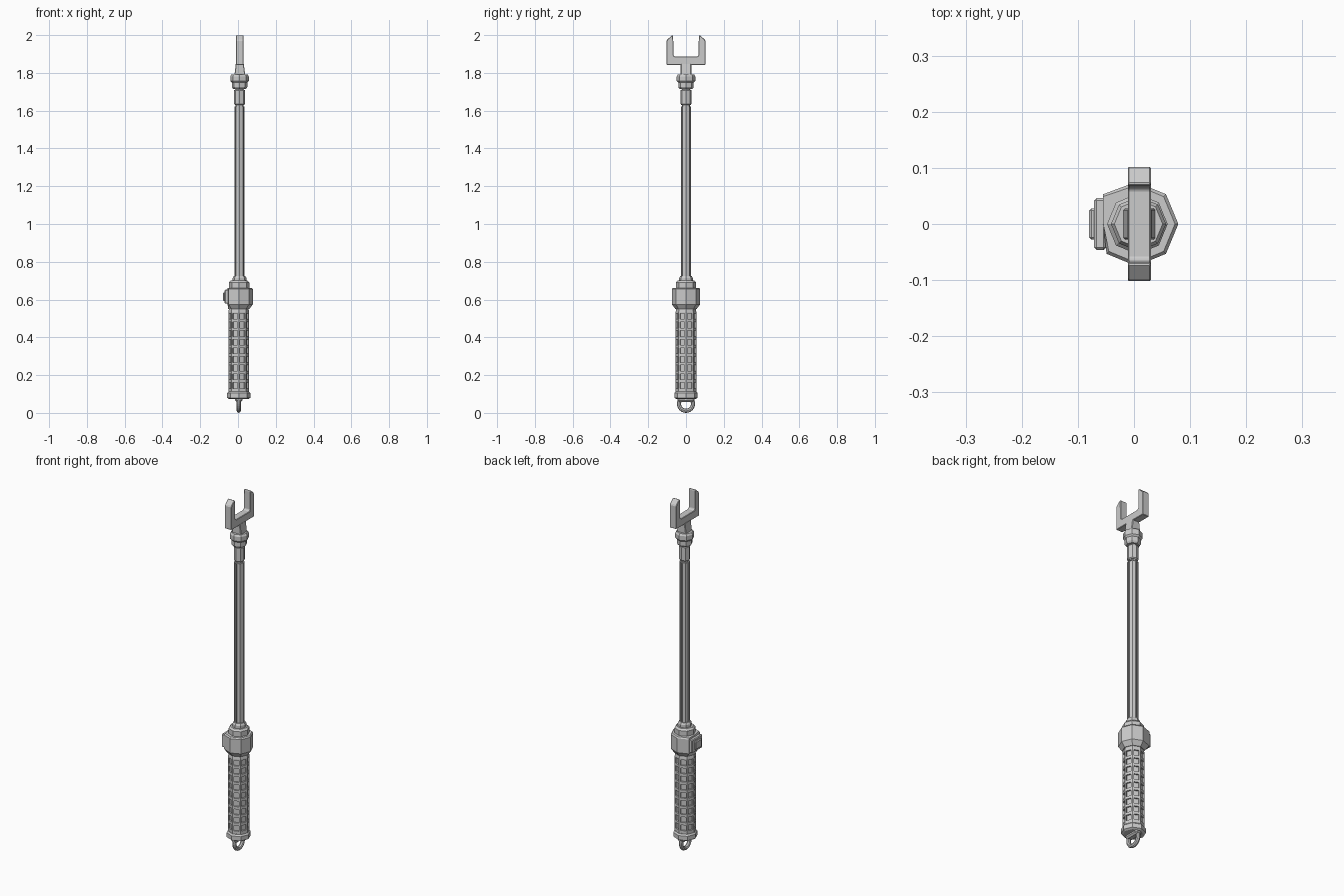
import bpy, bmesh
from math import cos, sin, pi

if "Cube" in bpy.data.objects:
    bpy.data.objects.remove(bpy.data.objects["Cube"])

GRIP_X, ROD_X = 0.004, 0.008


def finish(bm, name):
    bmesh.ops.recalc_face_normals(bm, faces=bm.faces)
    me = bpy.data.meshes.new(name)
    bm.to_mesh(me)
    bm.free()
    ob = bpy.data.objects.new(name, me)
    bpy.context.collection.objects.link(ob)
    return ob


def octagon(name, profile, cx, inset=None, flat_x=None):
    """Eight-sided turned part from (radius, z) pairs, optional sunken panels."""
    bm = bmesh.new()
    rings = [[bm.verts.new((cx + r * cos(k * pi / 4), r * sin(k * pi / 4), z))
              for k in range(8)] for r, z in profile]
    sides = []
    for a, b in zip(rings, rings[1:]):
        for k in range(8):
            j = (k + 1) % 8
            sides.append(bm.faces.new((a[k], a[j], b[j], b[k])))
    bm.faces.new(rings[0][::-1])
    bm.faces.new(rings[-1])
    if flat_x is not None:
        for ring in rings:
            for k in (3, 4, 5):
                if ring[4].co.x < flat_x:
                    ring[k].co.x = flat_x
    bmesh.ops.recalc_face_normals(bm, faces=bm.faces)
    if inset:
        edge, depth = inset
        panels = [f for f in sides if abs(f.normal.z) < 0.01]
        bmesh.ops.inset_individual(bm, faces=panels, thickness=edge, depth=0)
        res = bmesh.ops.extrude_discrete_faces(bm, faces=panels)
        for f in res['faces']:
            bmesh.ops.translate(bm, verts=f.verts, vec=f.normal * -depth)
    return finish(bm, name)


def bevel(ob, width):
    m = ob.modifiers.new("bevel", 'BEVEL')
    m.width, m.segments = width, 1
    m.limit_method = 'ANGLE'


def box(name, lo, hi, width):
    bm = bmesh.new()
    bmesh.ops.create_cube(bm, size=1)
    for v in bm.verts:
        v.co = [l + (c + 0.5) * (h - l) for c, l, h in zip(v.co, lo, hi)]
    ob = finish(bm, name)
    bevel(ob, width)
    return ob


# lanyard ring below the pommel
bpy.ops.mesh.primitive_torus_add(
    location=(GRIP_X, 0, 0.048), rotation=(0, pi / 2, 0), major_segments=24,
    minor_segments=8, major_radius=0.037, minor_radius=0.011)
bpy.context.object.name = "lanyard_ring"
box("ring_mount", (GRIP_X - 0.019, -0.045, 0.058), (GRIP_X + 0.019, 0.045, 0.085), 0.008)

# pommel and grip with sunken square pits
octagon("pommel", [(0.052, 0.074), (0.062, 0.08), (0.062, 0.104), (0.055, 0.112)], GRIP_X)
step = 0.0457
octagon("grip", [(0.055, 0.108)] + [(0.0549, 0.123 + i * step) for i in range(10)]
        + [(0.05, 0.56)], GRIP_X, inset=(0.0105, 0.008))

# switch housing, flattened on the button side
octagon("housing", [(0.056, 0.55), (0.075, 0.575), (0.075, 0.655), (0.069, 0.662)],
        GRIP_X, flat_x=-0.055)
octagon("housing_cap", [(0.054, 0.655), (0.054, 0.69), (0.045, 0.7)], 0.006)
octagon("rod_socket", [(0.036, 0.695), (0.036, 0.715), (0.03, 0.725)], ROD_X)
box("button_plate", (-0.071, -0.046, 0.578), (-0.05, 0.046, 0.652), 0.004)
box("button", (-0.08, -0.028, 0.592), (-0.065, 0.028, 0.638), 0.004)

# panelled rod, neck and upper sleeve
octagon("rod", [(0.0275, 0.715), (0.0275, 1.622)], ROD_X, inset=(0.004, 0.004))
octagon("neck", [(0.021, 1.61), (0.021, 1.65)], ROD_X)
octagon("sleeve", [(0.024, 1.63), (0.0285, 1.635), (0.0285, 1.708), (0.022, 1.712),
                   (0.022, 1.73)], ROD_X)

# head collar
octagon("head_collar", [(0.034, 1.715), (0.041, 1.725), (0.041, 1.748), (0.049, 1.757),
                        (0.049, 1.782), (0.043, 1.792)], ROD_X)

# fork: stem and two prongs
FORK_X = 0.0095
stem = box("fork_stem", (FORK_X - 0.029, -0.028, 1.785), (FORK_X + 0.029, 0.028, 1.85), 0.003)
for v in stem.data.vertices:
    if v.co.z > 1.8:
        v.co.x = FORK_X + (v.co.x - FORK_X) * 0.72

half = [(0.102, 1.843), (0.102, 1.97), (0.098, 1.978), (0.072, 2.0), (0.068, 1.995),
        (0.066, 1.893), (0.06, 1.886)]
outline = half + [(-y, z) for y, z in reversed(half)]
bm = bmesh.new()
face = bm.faces.new([bm.verts.new((FORK_X - 0.0205, y, z)) for y, z in outline])
res = bmesh.ops.extrude_face_region(bm, geom=[face])
bmesh.ops.translate(bm, vec=(0.041, 0, 0),
                    verts=[g for g in res['geom'] if isinstance(g, bmesh.types.BMVert)])
fork = finish(bm, "fork")
bevel(fork, 0.0025)
